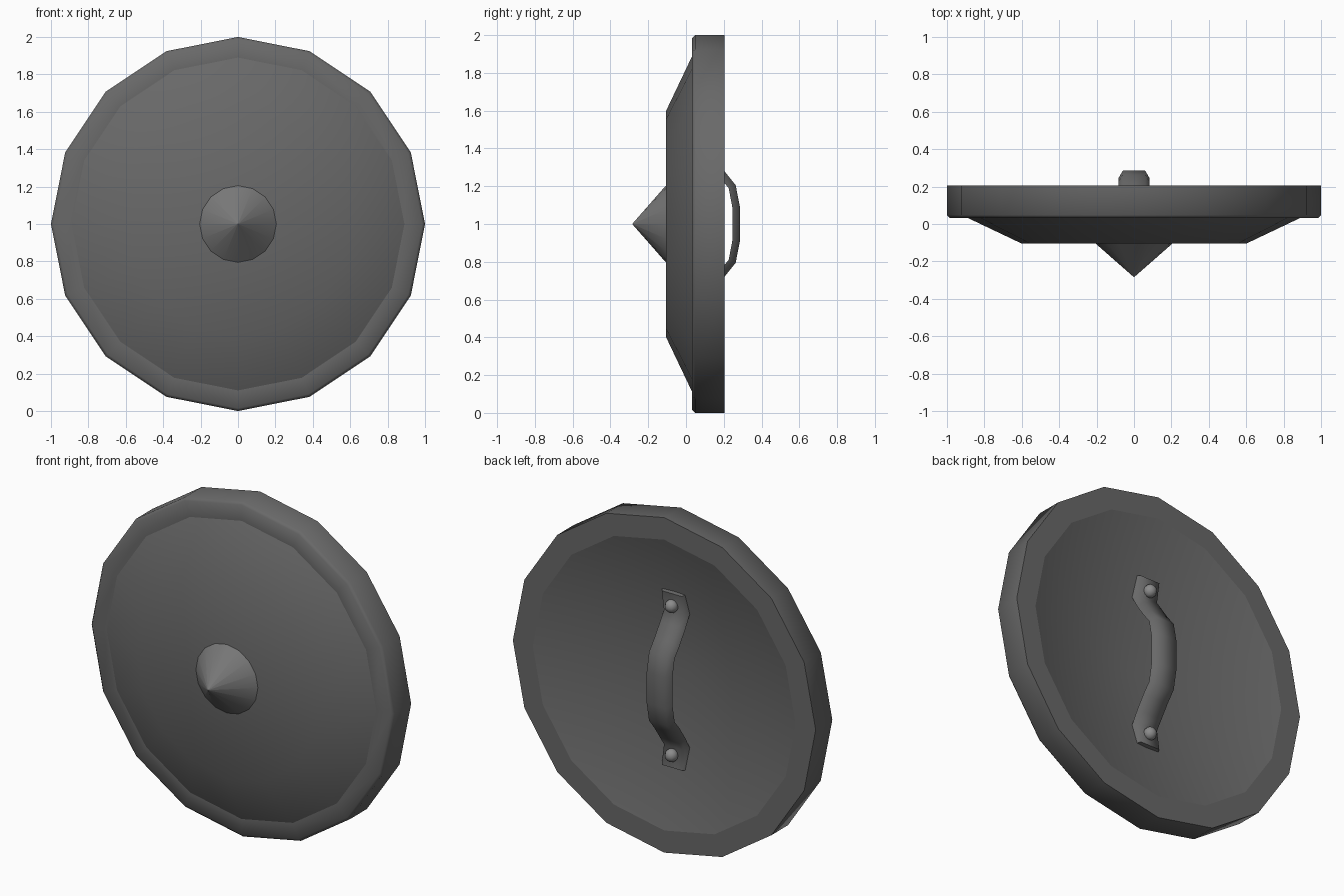
import bpy, bmesh, math
from mathutils import Vector

if "Cube" in bpy.data.objects:
    bpy.data.objects.remove(bpy.data.objects["Cube"])

SIDES = 16
CZ = 1.0  # height of the shield centre


def colour(name, v):
    m = bpy.data.materials.new(name)
    m.diffuse_color = (v, v, v, 1)
    m.use_nodes = True
    m.node_tree.nodes["Principled BSDF"].inputs["Base Color"].default_value = m.diffuse_color
    return m


iron = colour("dark_iron", 0.14)
steel = colour("light_steel", 0.19)
rivet_steel = colour("rivet_steel", 0.26)


def finish(name, bm, angle, mat):
    bmesh.ops.recalc_face_normals(bm, faces=bm.faces)
    me = bpy.data.meshes.new(name)
    bm.to_mesh(me)
    bm.free()
    me.materials.append(mat)
    ob = bpy.data.objects.new(name, me)
    bpy.context.collection.objects.link(ob)
    bpy.ops.object.select_all(action='DESELECT')
    ob.select_set(True)
    bpy.context.view_layer.objects.active = ob
    bpy.ops.object.shade_smooth_by_angle(angle=math.radians(angle), keep_sharp_edges=True)
    return ob


def lathe(name, profile, angle, mat, creases=()):
    """Turn (radius, y) points around the y axis; creases are sharp rings."""
    bm = bmesh.new()
    rings = []
    for r, y in profile:
        if r == 0:
            rings.append([bm.verts.new((0, y, CZ))] * SIDES)
        else:
            rings.append([bm.verts.new((r * math.cos(2 * math.pi * i / SIDES), y,
                                        CZ + r * math.sin(2 * math.pi * i / SIDES)))
                          for i in range(SIDES)])
    for a, b in zip(rings, rings[1:]):
        for i in range(SIDES):
            j = (i + 1) % SIDES
            bm.faces.new(list(dict.fromkeys((a[i], a[j], b[j], b[i]))))
    for c in creases:
        for i in range(SIDES):
            bm.edges.get((rings[c][i], rings[c][(i + 1) % SIDES])).smooth = False
    return finish(name, bm, angle, mat)


# Dished body with a thick flat rim and a hollow conical back
lathe("shield_body", [(0, -0.105), (0.6, -0.105), (0.89, 0.033), (0.985, 0.033),
                      (1.0, 0.048), (1.0, 0.205), (0.868, 0.205), (0, -0.03)],
      50, iron, creases=(2, 6))

# Pointed boss in the middle of the front
lathe("boss_spike", [(0, -0.285), (0.001, -0.284), (0.205, -0.105), (0, -0.09)],
      50, steel, creases=(1,))

# Strap handle: upper half of the side path (y, z offset), mirrored below
half = [(0.110, 0.525), (0.082, 0.40), (0.125, 0.325), (0.18, 0.245),
        (0.226, 0.19), (0.245, 0.09)]
path = [Vector((0, y, z)) for y, z in half]
path += [Vector((0, p.y, -p.z)) for p in reversed(path)]
bm = bmesh.new()
rings = []
for k, p in enumerate(path):
    t = (path[min(k + 1, len(path) - 1)] - path[max(k - 1, 0)]).normalized()
    n = Vector((0, -t.z, t.y))  # outward, away from the shield
    tip = k in (0, len(path) - 1)
    if k in (1, len(path) - 2):
        n = Vector((0, 1, 0))
    h, w, base = (0.025, 0.066, 0.078) if tip else (0.04, 0.06, 0.083)
    rings.append([bm.verts.new(Vector((x, 0, CZ)) + p + n * d)
                  for x, d in ((-base, 0), (-w, h), (w, h), (base, 0))])
for a, b in zip(rings, rings[1:]):
    for i in range(4):
        j = (i + 1) % 4
        bm.faces.new((a[i], a[j], b[j], b[i]))
bm.faces.new(rings[0])
bm.faces.new(rings[-1])
finish("handle_strap", bm, 70, iron)

# Rivets holding the strap ends
for name, s in (("upper_rivet", 1), ("lower_rivet", -1)):
    bm = bmesh.new()
    bmesh.ops.create_uvsphere(bm, u_segments=10, v_segments=6, radius=0.038)
    bmesh.ops.translate(bm, verts=bm.verts, vec=(0, 0.136, CZ + s * 0.445))
    finish(name, bm, 60, rivet_steel)
